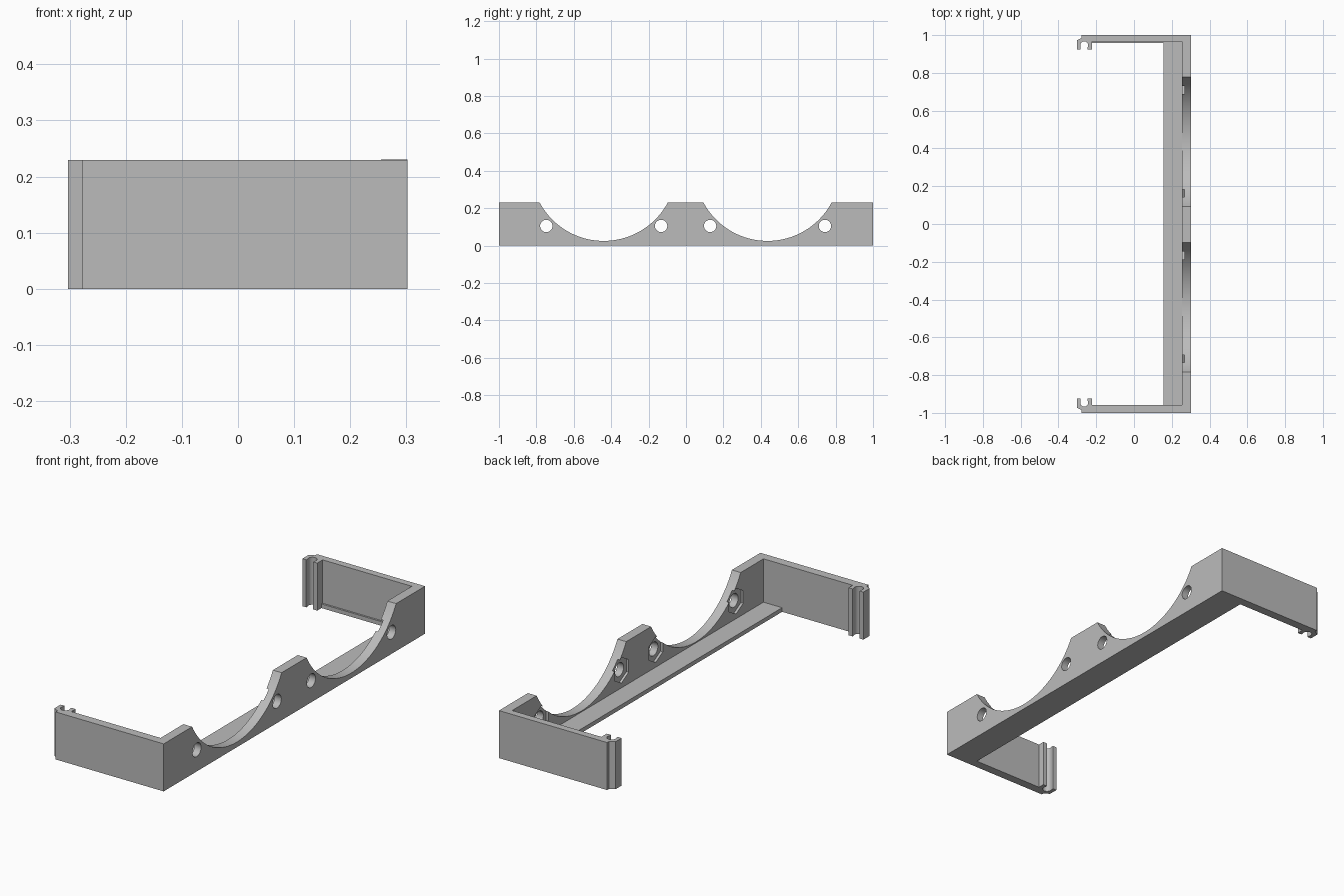
import bpy, bmesh
from math import sin, cos, pi, asin, radians
from mathutils import Vector

if "Cube" in bpy.data.objects:
    bpy.data.objects.remove(bpy.data.objects["Cube"], do_unlink=True)

grey = bpy.data.materials.new("plain_grey")
grey.use_nodes = True
colour = (0.5, 0.5, 0.5, 1)
grey.diffuse_color = colour
grey.node_tree.nodes["Principled BSDF"].inputs["Base Color"].default_value = colour


def arc(cx, cy, r, start, end, steps):
    """Points along a circular arc, angles in radians."""
    angles = [start + (end - start) * i / steps for i in range(steps + 1)]
    return [(cx + r * cos(a), cy + r * sin(a)) for a in angles]


def extrude(name, profile, axis, low, high):
    """Extrude a 2D outline along x (outline in yz) or z (outline in xy)."""
    bm = bmesh.new()
    place = (lambda p: (low, *p)) if axis == "x" else (lambda p: (*p, low))
    face = bm.faces.new([bm.verts.new(place(p)) for p in profile])
    out = bmesh.ops.extrude_face_region(bm, geom=[face])
    step = Vector((high - low, 0, 0) if axis == "x" else (0, 0, high - low))
    bmesh.ops.translate(bm, vec=step, verts=[v for v in out["geom"] if isinstance(v, bmesh.types.BMVert)])
    bmesh.ops.recalc_face_normals(bm, faces=bm.faces)
    mesh = bpy.data.meshes.new(name)
    bm.to_mesh(mesh)
    bm.free()
    mesh.materials.append(grey)
    obj = bpy.data.objects.new(name, mesh)
    bpy.context.collection.objects.link(obj)
    return obj


def activate(obj):
    bpy.ops.object.select_all(action="DESELECT")
    obj.select_set(True)
    bpy.context.view_layer.objects.active = obj


def cut(obj, cutter):
    """Subtract the cutter and throw it away."""
    activate(obj)
    mod = obj.modifiers.new("cut", "BOOLEAN")
    mod.operation, mod.solver, mod.object = "DIFFERENCE", "EXACT", cutter
    bpy.ops.object.modifier_apply(modifier=mod.name)
    bpy.data.objects.remove(cutter, do_unlink=True)


def rect(x0, y0, x1, y1):
    return [(x0, y0), (x1, y0), (x1, y1), (x0, y1)]


HEIGHT = 0.23
OUTER, INNER = 0.302, 0.255        # faces of the long plate
SADDLES = (0.436, -0.44)           # centres of the round cut-outs
RADIUS, CENTRE_Z, HALF = 0.3886, 0.4136, 0.3425

# Long plate with two round saddles
half_angle = asin(HALF / RADIUS)
profile = [(-1, 0), (1, 0), (1, HEIGHT)]
for y in SADDLES:
    profile += arc(y, CENTRE_Z, RADIUS, -pi / 2 + half_angle, -pi / 2 - half_angle, 48)
profile.append((-1, HEIGHT))
plate = extrude("long_plate", profile, "x", INNER, OUTER)

# Bolt holes with hexagonal nut pockets on the inner face
for y in SADDLES:
    for side in (-1, 1):
        by = y + side * 0.307
        hole = arc(by, 0.105, 0.033, 0, 2 * pi, 32)[:-1]
        cut(plate, extrude("hole_cutter", hole, "x", 0.2, 0.4))
        pocket = arc(by, 0.105, 0.062, pi / 6, pi / 6 + 2 * pi, 6)[:-1]
        cut(plate, extrude("nut_cutter", pocket, "x", 0.2, INNER + 0.012))

# Floor strip and the thin lip at the foot of the back wall
parts = [plate]
parts.append(extrude("floor_strip", rect(0.155, -0.957, INNER, 0.957), "z", 0, 0.02))
parts.append(extrude("wall_lip", rect(-0.223, 0.957, INNER, 0.966), "z", 0, 0.02))

# End walls with a two-pronged clip and a rounded groove
for name, side, inner in (("back_wall", 1, 0.966), ("front_wall", -1, 0.957)):
    outline = [(INNER, 1), (-0.277, 1), (-0.277, 0.986), (-0.303, 0.972),
               (-0.303, 0.925), (-0.282, 0.925)]
    outline += arc(-0.2635, 0.946, 0.021, radians(208), radians(-28), 16)
    outline += [(-0.245, 0.925), (-0.223, 0.925), (-0.223, inner), (INNER, inner)]
    parts.append(extrude(name, [(x, y * side) for x, y in outline], "z", 0, HEIGHT))

for part in parts:
    activate(part)
    bpy.ops.object.shade_smooth_by_angle(angle=radians(25))
